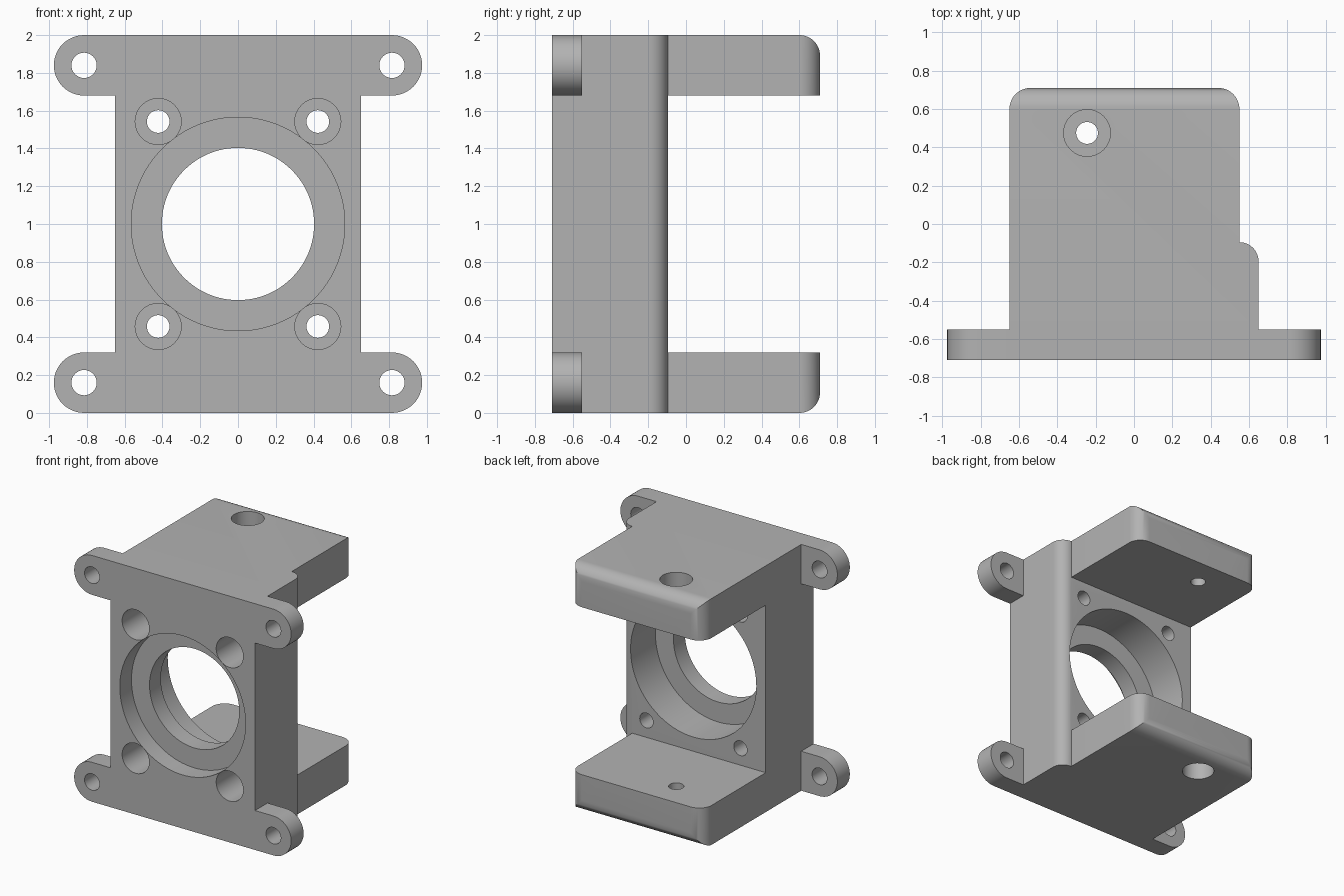
import bpy
import bmesh
from math import sin, cos, pi, radians
from mathutils import Matrix, Vector

cube = bpy.data.objects.get("Cube")
if cube:
    bpy.data.objects.remove(cube)

grey = bpy.data.materials.new("plain grey")
grey.use_nodes = True
colour = (0.45, 0.45, 0.45, 1)
grey.diffuse_color = colour
grey.node_tree.nodes["Principled BSDF"].inputs["Base Color"].default_value = colour

FRONT, WALL_BACK, ARM_END = -0.71, -0.095, 0.71
ARM = 0.32          # thickness of the arms and height of the lugs
LUG_X, LUG_R = 0.815, 0.16


def arc(cx, cy, r, start, end, steps=12):
    """Points along an arc, angles in degrees."""
    angles = [radians(start + (end - start) * i / steps) for i in range(steps + 1)]
    return [(cx + r * cos(a), cy + r * sin(a)) for a in angles]


def prism(name, points, low, high, place):
    """Extrude a 2D outline; place maps (u, v, depth) to a 3D point."""
    bm = bmesh.new()
    face = bm.faces.new([bm.verts.new(place(u, v, low)) for u, v in points])
    result = bmesh.ops.extrude_face_region(bm, geom=[face])
    shift = Vector(place(0, 0, high)) - Vector(place(0, 0, low))
    moved = [g for g in result["geom"] if isinstance(g, bmesh.types.BMVert)]
    bmesh.ops.translate(bm, verts=moved, vec=shift)
    bmesh.ops.recalc_face_normals(bm, faces=bm.faces)
    mesh = bpy.data.meshes.new(name)
    bm.to_mesh(mesh)
    bm.free()
    mesh.materials.append(grey)
    obj = bpy.data.objects.new(name, mesh)
    bpy.context.scene.collection.objects.link(obj)
    return obj


def combine(target, other, operation):
    """Apply an exact boolean and discard the second object."""
    mod = target.modifiers.new(operation, "BOOLEAN")
    mod.operation, mod.solver, mod.object = operation, "EXACT", other
    bpy.context.view_layer.objects.active = target
    bpy.ops.object.modifier_apply(modifier=mod.name)
    bpy.data.objects.remove(other)


def along_x(u, v, d):
    return (d, u, v)


def along_y(u, v, d):
    return (u, d, v)


def along_z(u, v, d):
    return (u, v, d)


def drill(x, v, r, low, high, place, steps=32):
    outline = arc(x, v, r, 0, 360, steps)[:-1]
    combine(bracket, prism("cutter", outline, low, high, place), "DIFFERENCE")


# Bracket body: plan outline crossed with a C-shaped side outline
plan = [(-0.65, FRONT), (0.65, FRONT)]
plan += arc(0.55, WALL_BACK - 0.1, 0.1, 0, 90)
plan += arc(0.44, ARM_END - 0.11, 0.11, 0, 90)
plan += arc(-0.54, ARM_END - 0.11, 0.11, 90, 180)
bracket = prism("bearing_bracket", plan, -0.1, 2.1, along_z)

side = [(FRONT - 0.1, 0)]
side += arc(ARM_END - 0.11, 0.11, 0.11, -90, 0)
side += [(ARM_END, ARM), (WALL_BACK, ARM), (WALL_BACK, 2 - ARM), (ARM_END, 2 - ARM)]
side += arc(ARM_END - 0.11, 1.89, 0.11, 0, 90)
side += [(FRONT - 0.1, 2)]
combine(bracket, prism("side", side, -1, 1, along_x), "INTERSECT")

# Round-ended mounting lugs, top and bottom
for z in (LUG_R, 2 - LUG_R):
    bar = arc(LUG_X, z, LUG_R, -90, 90, 24) + arc(-LUG_X, z, LUG_R, 90, 270, 24)
    combine(bracket, prism("lugs", bar, FRONT, FRONT + 0.16, along_y), "UNION")

# Stepped central bore: front recess, through hole, rear bearing seat
drill(0, 1, 0.565, -1, FRONT + 0.15, along_y, 96)
drill(0, 1, 0.403, -1, 0, along_y, 96)
drill(0, 1, 0.565, WALL_BACK - 0.32, 0, along_y, 96)

# Lug holes and counterbored wall holes
for sx in (-1, 1):
    for sz in (-1, 1):
        drill(sx * LUG_X, 1 + sz * 0.84, 0.067, -1, 0, along_y)
        drill(sx * 0.4225, 1 + sz * 0.5425, 0.06, -1, 0, along_y)
        drill(sx * 0.4225, 1 + sz * 0.5425, 0.122, -1, FRONT + 0.35, along_y)

# Counterbored arm holes, recessed from the outer faces
drill(-0.245, 0.475, 0.057, -1, 3, along_z)
drill(-0.245, 0.475, 0.122, -1, 0.2, along_z)
drill(-0.245, 0.475, 0.122, 1.8, 3, along_z)

bpy.ops.object.select_all(action="DESELECT")
bracket.select_set(True)
bpy.context.view_layer.objects.active = bracket
bpy.ops.object.shade_smooth_by_angle(angle=radians(30))
